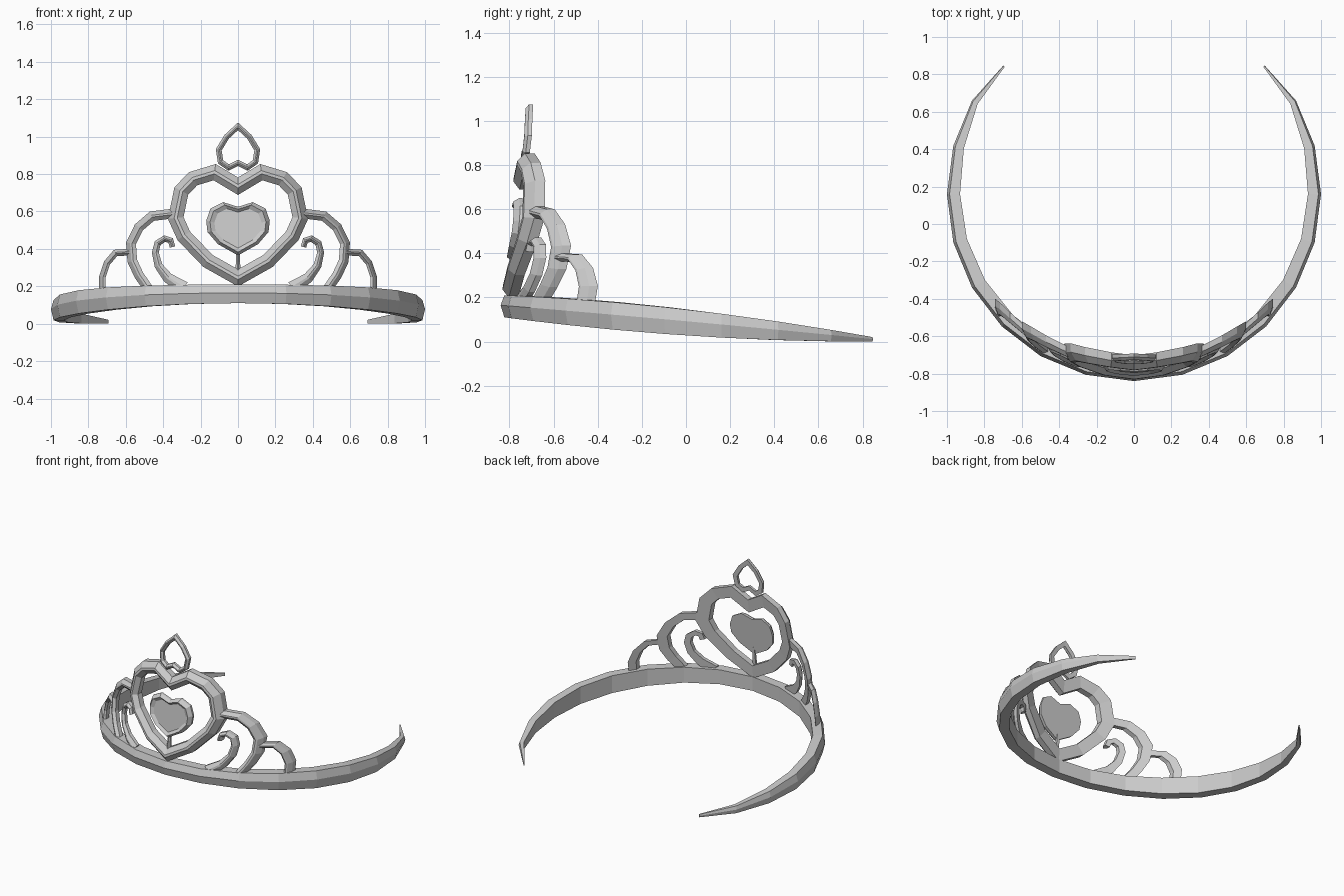
import bpy, bmesh, math
from mathutils import Vector

if "Cube" in bpy.data.objects:
    bpy.data.objects.remove(bpy.data.objects["Cube"])


def make_object(name, verts, faces, mirror=False):
    mesh = bpy.data.meshes.new(name)
    mesh.from_pydata(verts, [], faces)
    bm = bmesh.new()
    bm.from_mesh(mesh)
    bmesh.ops.recalc_face_normals(bm, faces=bm.faces)
    bm.to_mesh(mesh)
    bm.free()
    obj = bpy.data.objects.new(name, mesh)
    bpy.context.collection.objects.link(obj)
    if mirror:
        obj.modifiers.new("mirror", 'MIRROR').use_mirror_merge = False
    return obj


def on_surface(x, z, d):
    # Wraps a front-view point onto the leaning curved front; d goes inward
    r = 0.955 - 0.1 * (z - 0.2) - d
    return (x, 0.16 - math.sqrt(r * r - x * x), z)


def loft(rings, closed):
    n, m = len(rings[0]), len(rings)
    faces = []
    for i in range(m if closed else m - 1):
        a, b = i * n, (i + 1) % m * n
        for j in range(n):
            k = (j + 1) % n
            faces.append((a + j, a + k, b + k, b + j))
    if not closed:
        faces += [tuple(range(n)), tuple(range((m - 1) * n, m * n))]
    return [v for r in rings for v in r], faces


def wire(name, path, widths, front, back, closed=False, mirror=False):
    # Flat-backed strip with a raised ridge, following a front-view path
    pts = [Vector(p) for p in path]
    n = len(pts)
    rings = []
    for i, p in enumerate(pts):
        prev = pts[i - 1] if closed or i else None
        nxt = pts[(i + 1) % n] if closed or i < n - 1 else None
        dirs = []
        if prev is not None:
            dirs.append((p - prev).normalized())
        if nxt is not None:
            dirs.append((nxt - p).normalized())
        t = sum(dirs, Vector((0, 0))).normalized()
        side = Vector((-t.y, t.x)) / max(t.dot(dirs[0]), 0.5)
        w = widths[i] if isinstance(widths, (list, tuple)) else widths
        section = [(-.5, back), (.5, back), (.5, -front * .2), (.1, -front),
                   (-.1, -front), (-.5, -front * .2)]
        rings.append([on_surface(*(p + side * (s * w)), d) for s, d in section])
    return make_object(name, *loft(rings, closed), mirror)


def heart(half):
    # Completes a heart whose first and last points lie on the centre line
    return half + [(-x, z) for x, z in half[-2:0:-1]]


# Head band: open hoop, tapering and dropping to the rear tips
rings = []
for i in range(-9, 10):
    k = abs(i)
    a = math.radians(i * 15 if k < 9 else i / 9 * 134.5)
    r = 0.98 if k == 9 else 1.0
    thick = [.085, .085, .085, .085, .08, .075, .07, .058, .035, .01][k]
    t = (0.16 - r * math.cos(a) + 0.84) / 1.69
    top, bottom = .21 - .07 * t - .12 * t * t, .11 * (1 - t) ** 2
    ring = []
    for d, h in [(1, 0), (1, 1), (.2, 1), (0, .55), (.2, 0)]:
        q = r - d * thick
        ring.append((q * math.sin(a), .16 - q * math.cos(a), bottom + (top - bottom) * h))
    rings.append(ring)
make_object("head_band", *loft(rings, False))

# Large open heart
wire("large_heart", heart([(0, .735), (.125, .81), (.24, .775), (.303, .71), (.333, .565),
                           (.29, .47), (.16, .335), (0, .245)]), .08, .04, .035, closed=True)

# Upside-down heart on top
wire("top_heart", heart([(0, 1.055), (.06, 1.0), (.103, .93), (.093, .865), (.05, .835),
                         (0, .86)]), .03, .017, .015, closed=True)

# Side arches and scrolls, mirrored to both sides
wire("inner_arch", [(.34, .59), (.46, .575), (.53, .515), (.572, .43), (.565, .335),
                    (.53, .26), (.475, .18)], .052, .025, .025, mirror=True)
wire("outer_arch", [(.575, .383), (.655, .378), (.70, .325), (.725, .25), (.725, .16)],
     .035, .018, .02, mirror=True)
wire("scroll", [(.29, .19), (.375, .245), (.425, .31), (.442, .38), (.43, .43), (.393, .455),
                (.36, .445), (.35, .41)], [.075, .055, .042, .036, .034, .032, .03, .03],
     .02, .02, mirror=True)

# Heart gem: rim with a recessed flat face
outline = heart([(0, .625), (.08, .65), (.148, .615), (.17, .55), (.163, .49), (.107, .425),
                 (0, .365)])
rings = [[on_surface(x * s, .515 + (z - .515) * s, d) for x, z in outline]
         for s, d in [(1, .005), (1, -.01), (.88, -.035), (.74, -.02)]]
make_object("heart_gem", *loft(rings, False))

# Stem carrying the gem
wire("gem_stem", [(0, .25), (0, .33), (0, .42)], [.034, .022, .018], .012, .012)
